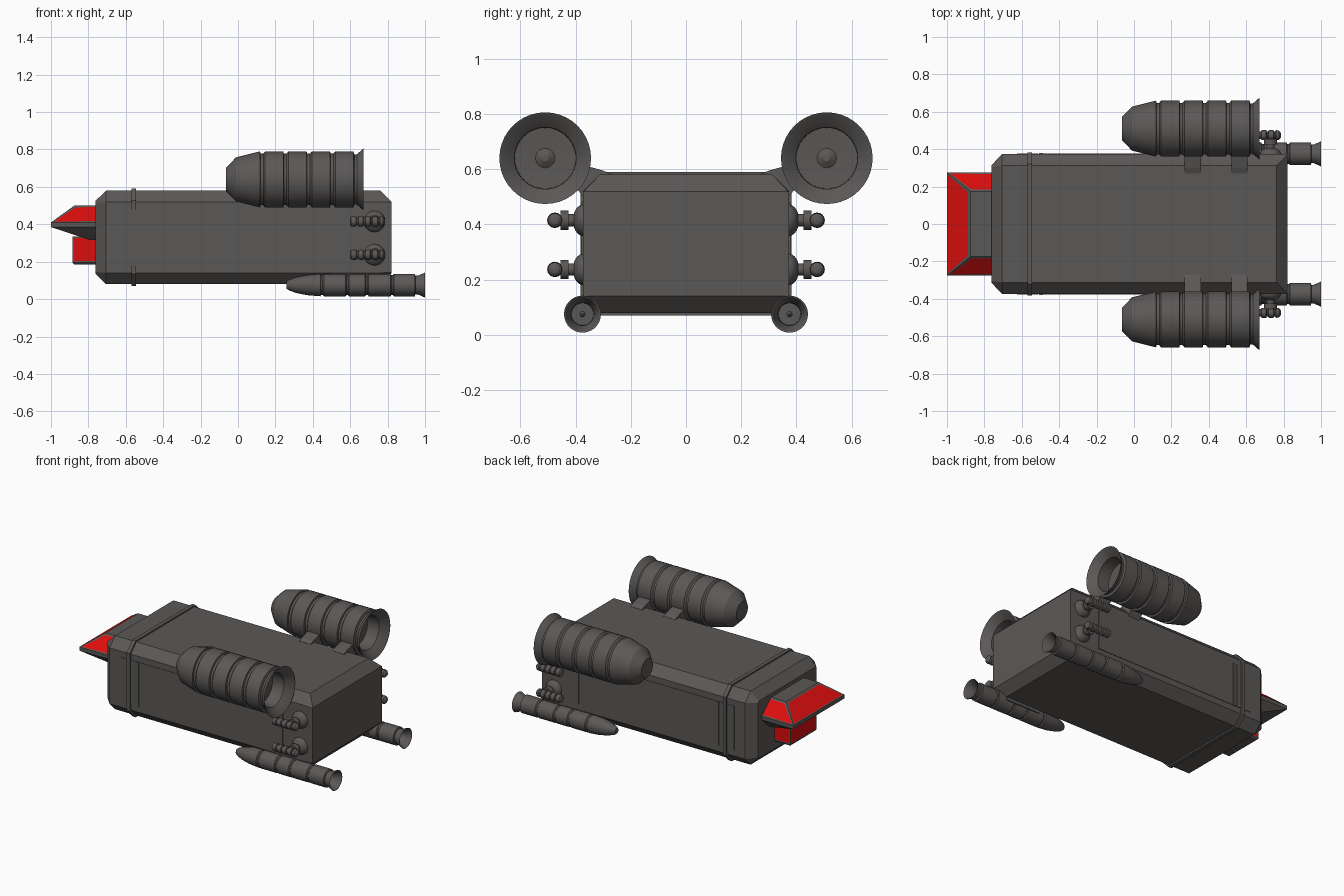
import bpy, bmesh, math
from mathutils import Matrix

if "Cube" in bpy.data.objects:
    bpy.data.objects.remove(bpy.data.objects["Cube"])


def material(name, rgb):
    m = bpy.data.materials.new(name)
    m.diffuse_color = (*rgb, 1)
    m.use_nodes = True
    m.node_tree.nodes["Principled BSDF"].inputs["Base Color"].default_value = m.diffuse_color
    return m


GREY = material("hull grey", (0.105, 0.098, 0.094))
RED = material("cockpit red", (0.72, 0.004, 0.004))


def finish(bm, name, smooth=None):
    bmesh.ops.recalc_face_normals(bm, faces=bm.faces)
    me = bpy.data.meshes.new(name)
    bm.to_mesh(me)
    bm.free()
    ob = bpy.data.objects.new(name, me)
    bpy.context.collection.objects.link(ob)
    me.materials.append(GREY)
    me.materials.append(RED)
    if smooth:
        bpy.ops.object.select_all(action='DESELECT')
        ob.select_set(True)
        bpy.context.view_layer.objects.active = ob
        bpy.ops.object.shade_smooth_by_angle(angle=math.radians(smooth))
    return ob


def loft(bm, rings):
    """Skin a list of equal-length point rings and cap both ends."""
    vs = [[bm.verts.new(p) for p in r] for r in rings]
    n = len(vs[0])
    for a, b in zip(vs, vs[1:]):
        for i in range(n):
            bm.faces.new((a[i], a[(i + 1) % n], b[(i + 1) % n], b[i]))
    bm.faces.new(vs[0])
    bm.faces.new(vs[-1])


def lathe(name, profile, loc, n=32, turn=0):
    """Revolve (x, radius) points about the x axis, then turn about z."""
    bm = bmesh.new()
    loft(bm, [[(x, r * math.cos(2 * math.pi * i / n), r * math.sin(2 * math.pi * i / n))
               for i in range(n)] for x, r in profile])
    bm.transform(Matrix.Translation(loc) @ Matrix.Rotation(turn, 4, 'Z'))
    return finish(bm, name, 25)


def box(name, x, y, z):
    bm = bmesh.new()
    loft(bm, [[(a, y[0], z[0]), (a, y[1], z[0]), (a, y[1], z[1]), (a, y[0], z[1])] for a in x])
    return finish(bm, name)


def octagon(x, hy, hz, c, zc=0.33):
    return [(x, y, zc + z) for y, z in (
        (hy - c, hz), (hy, hz - c), (hy, c - hz), (hy - c, -hz),
        (c - hy, -hz), (-hy, c - hz), (-hy, hz - c), (c - hy, hz))]


# Hull with chamfered edges
bm = bmesh.new()
loft(bm, [octagon(-0.762, 0.315, 0.195, 0.01), octagon(-0.705, 0.373, 0.25, 0.06),
          octagon(0.762, 0.373, 0.25, 0.06), octagon(0.822, 0.373, 0.19, 0.003)])
finish(bm, "hull")

# Raised band round the hull
bm = bmesh.new()
loft(bm, [octagon(-0.57, 0.383, 0.26, 0.063), octagon(-0.545, 0.383, 0.26, 0.063)])
finish(bm, "hull_band")

# Grooved engine profiles
main_engine = [(-0.065, 0.062), (-0.01, 0.118), (0.118, 0.15)]
for x in (0.12, 0.245, 0.37, 0.495):
    main_engine += [(x, 0.138), (x + 0.015, 0.138), (x + 0.025, 0.15), (x + 0.122, 0.15)]
main_engine += [(0.622, 0.134), (0.635, 0.134), (0.672, 0.166), (0.668, 0.158),
                (0.625, 0.112), (0.54, 0.11), (0.535, 0.035), (0.55, 0.012)]
small_engine = [(0.258, 0.018), (0.27, 0.027), (0.31, 0.042), (0.37, 0.054), (0.44, 0.06)]
for a, b in ((0.445, 0.575), (0.58, 0.68), (0.685, 0.815), (0.82, 0.945)):
    small_engine += [(a, 0.053), (a + 0.008, 0.053), (a + 0.014, 0.06), (b, 0.06)]
small_engine += [(0.948, 0.05), (0.962, 0.05), (1.0, 0.067), (0.997, 0.062),
                 (0.955, 0.042), (0.92, 0.04), (0.92, 0.01), (0.93, 0.003)]

# Attitude thruster: ribbed nozzle and its dome mount
nozzle = [(-0.12, 0.018), (-0.118, 0.023)]
for i in range(4):
    x = -0.115 + i * 0.038
    nozzle += [(x, 0.026), (x + 0.026, 0.028), (x + 0.029, 0.02), (x + 0.036, 0.02)]
nozzle += [(0.04, 0.027), (0.055, 0.025), (0.064, 0.015), (0.067, 0.004)]
dome = [(-0.02, 0.058)] + [(0.04 * math.sin(a), 0.058 * math.cos(a))
                           for a in (0, 0.3, 0.6, 0.9, 1.1)]
dome += [(0.036, 0.022), (0.055, 0.022), (0.055, 0.035), (0.085, 0.035), (0.085, 0.018), (0.105, 0.018)]

for s, side in ((1, "left"), (-1, "right")):
    lathe("main_engine_" + side, main_engine, (0, s * 0.51, 0.64), 40)
    lathe("small_engine_" + side, small_engine, (0, s * 0.375, 0.075), 28)
    for z, level in ((0.237, "lower"), (0.415, "upper")):
        lathe(f"{level}_thruster_mount_{side}", dome, (0.73, s * 0.37, z), 20, s * math.pi / 2)
        lathe(f"{level}_thruster_{side}", nozzle, (0.72, s * 0.475, z), 16)
    # Engine pylons
    for x in (0.27, 0.52):
        bm = bmesh.new()
        loft(bm, [[(a, s * y, z) for y, z in ((0.27, 0.582), (0.30, 0.595), (0.39, 0.62),
                                             (0.42, 0.56), (0.372, 0.50), (0.30, 0.54))]
                  for a in (x, x + 0.088)])
        finish(bm, "pylon_" + side)
    # Thin side panels
    for x, d in (((-0.625, -0.512), 0.003), ((-0.508, -0.484), 0.006),
                 ((-0.48, 0.54), 0.003), ((0.545, 0.60), 0.005)):
        box("side_panel_" + side, x, sorted((s * 0.37, s * (0.373 + d))), (0.18, 0.48))
    # Strut to the small engine
    box("small_engine_strut_" + side, (0.5, 0.76), sorted((s * 0.31, s * 0.37)), (0.06, 0.14))


def red_panes(bm, rule, width):
    """Inset the faces chosen by rule and colour their middles red."""
    bm.normal_update()
    bmesh.ops.recalc_face_normals(bm, faces=bm.faces)
    panes = [f for f in bm.faces if rule(f)]
    bmesh.ops.inset_individual(bm, faces=panes, thickness=width, depth=0)
    for f in panes:
        f.material_index = 1


# Wedge cockpit with red sloping windows
bm = bmesh.new()
loft(bm, [[(x0, -hy, z), (x0, hy, z), (-0.745, hy, z), (-0.745, -hy, z)]
          for x0, hy, z in ((-0.79, 0.20, 0.315), (-1.0, 0.275, 0.385),
                            (-1.0, 0.275, 0.41), (-0.875, 0.175, 0.50))])
red_panes(bm, lambda f: 0.2 < f.normal.z < 0.95, 0.016)
finish(bm, "cockpit")

# Chin pod with red panes
bm = bmesh.new()
loft(bm, [[(x0, -hy, z), (x0, hy, z), (-0.745, hy, z), (-0.745, -hy, z)]
          for x0, hy, z in ((-0.875, 0.13, 0.185), (-0.885, 0.14, 0.195), (-0.885, 0.14, 0.335))])
red_panes(bm, lambda f: abs(f.normal.z) < 0.1 and f.normal.x < 0.5, 0.012)
finish(bm, "chin_pod")
